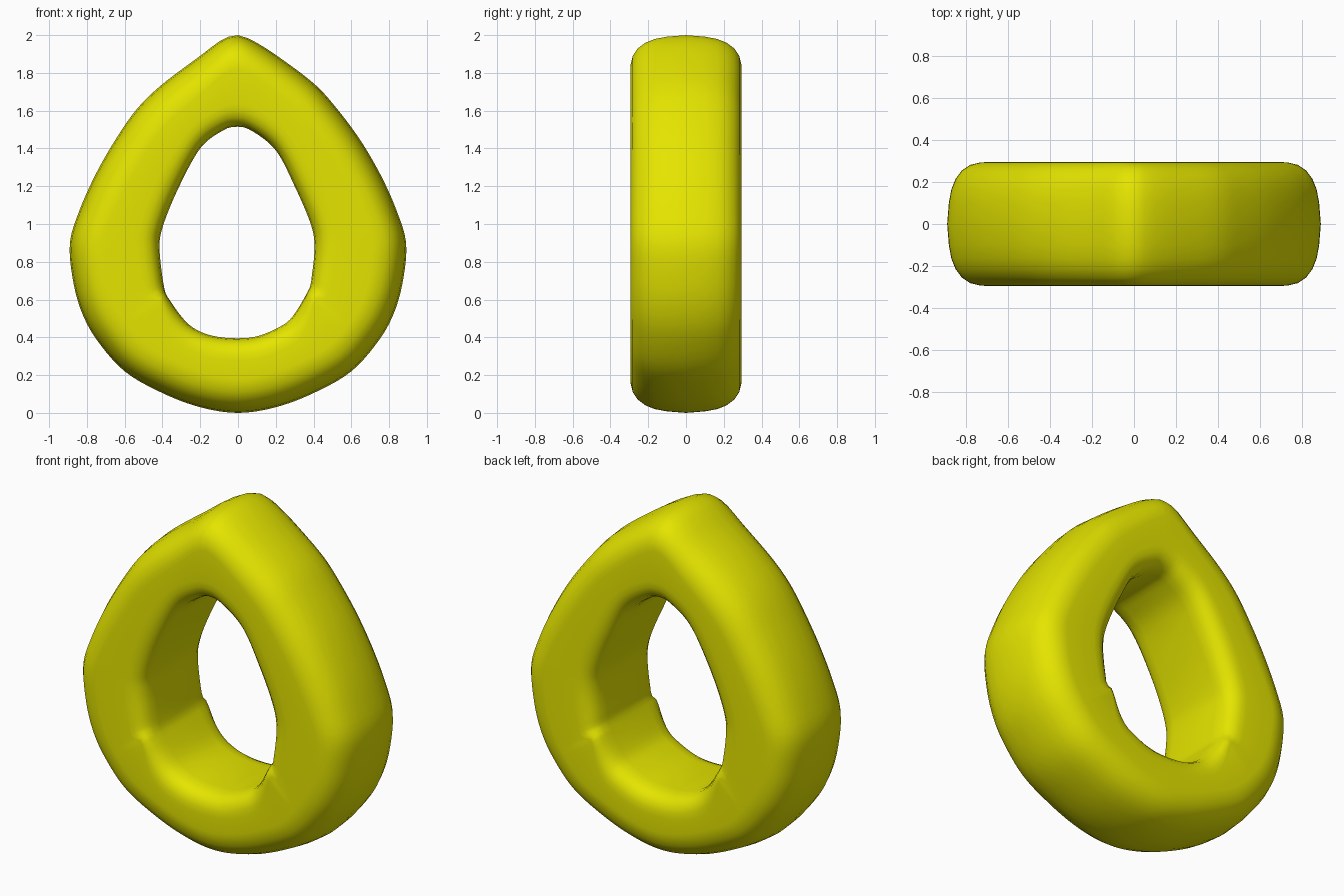
import bpy, bmesh, math
from mathutils import Vector

if "Cube" in bpy.data.objects:
    bpy.data.objects.remove(bpy.data.objects["Cube"])

# Teardrop profiles (x, z), clockwise from the tip
OUTER = [(-0.01, 2.0), (0.07, 1.975), (0.2, 1.895), (0.4, 1.745), (0.52, 1.615), (0.65, 1.44),
         (0.76, 1.25), (0.84, 1.07), (0.89, 0.9), (0.875, 0.71), (0.83, 0.54), (0.75, 0.39),
         (0.6, 0.22), (0.4, 0.105), (0.2, 0.03), (0, 0.0), (-0.2, 0.03), (-0.4, 0.105),
         (-0.6, 0.22), (-0.75, 0.39), (-0.83, 0.54), (-0.875, 0.71), (-0.89, 0.9),
         (-0.84, 1.07), (-0.75, 1.27), (-0.64, 1.46), (-0.53, 1.615), (-0.4, 1.74),
         (-0.2, 1.89), (-0.09, 1.972)]
INNER = [(-0.01, 1.515), (0.07, 1.495), (0.2, 1.39), (0.3, 1.2), (0.385, 1.0), (0.405, 0.88),
         (0.39, 0.72), (0.373, 0.65), (0.285, 0.505), (0.21, 0.45), (0.1, 0.405), (-0.01, 0.395),
         (-0.12, 0.405), (-0.21, 0.435), (-0.28, 0.487), (-0.36, 0.595), (-0.39, 0.66),
         (-0.415, 0.86), (-0.4, 0.98), (-0.32, 1.18), (-0.2, 1.40), (-0.08, 1.495)]
CENTRE = Vector((0, 0.95))
N = 128


def radius_function(points):
    """Smooth closed curve, returned as radius by angle from the tip."""
    p = [Vector(q) for q in points]
    samples = []
    for i in range(len(p)):
        a, b, c, d = (p[(i + k) % len(p)] for k in (-1, 0, 1, 2))
        for s in range(8):
            t = s / 8
            v = 0.5 * (2*b + (c - a)*t + (2*a - 5*b + 4*c - d)*t*t + (3*b - a - 3*c + d)*t**3)
            v = v - CENTRE
            samples.append((math.atan2(v.x, v.y) % math.tau, v.length))
    samples.sort()
    f, l = samples[0], samples[-1]
    samples = [(l[0] - math.tau, l[1])] + samples + [(f[0] + math.tau, f[1])]

    def radius(ang):
        for (a0, r0), (a1, r1) in zip(samples, samples[1:]):
            if a0 <= ang <= a1:
                return r0 + (r1 - r0) * (ang - a0) / max(a1 - a0, 1e-9)
    return radius


def edge_scale(ang):
    """Inner rounding tightens where the sides step onto the bottom block."""
    past = min(ang, math.tau - ang) - 2.27
    width = 0.05 if past < 0 else 0.2
    return 1 - 0.55 * math.exp(-(past / width) ** 2)


# Cross-section halves: (inset from the profile, y); extra loops keep the faces flat
OUT_EDGE = [(0, 0), (0.008, 0.1), (0.02, 0.165), (0.04, 0.215), (0.07, 0.255), (0.11, 0.282),
            (0.155, 0.293), (0.18, 0.295)]
IN_EDGE = [(0.12, 0.295), (0.085, 0.292), (0.05, 0.28), (0.023, 0.255), (0.007, 0.22),
           (0, 0.17), (0, 0)]
half = [(0, d, y) for d, y in OUT_EDGE] + [(1, d, y) for d, y in IN_EDGE]
section = half + [(k, d, -y) for k, d, y in half[-2:0:-1]]

r_out, r_in = radius_function(OUTER), radius_function(INNER)
bm = bmesh.new()
rings = []
for i in range(N):
    ang = math.tau * i / N
    ro, ri = r_out(ang), r_in(ang)
    ring = []
    for k, d, y in section:
        r = ri + d * edge_scale(ang) if k else ro - d
        ring.append(bm.verts.new((r * math.sin(ang), y, CENTRE.y + r * math.cos(ang))))
    rings.append(ring)
M = len(section)
for i in range(N):
    a, b = rings[i], rings[(i + 1) % N]
    for j in range(M):
        bm.faces.new((a[j], a[(j + 1) % M], b[(j + 1) % M], b[j]))
bmesh.ops.recalc_face_normals(bm, faces=bm.faces)
for f in bm.faces:
    f.smooth = True

mesh = bpy.data.meshes.new("teardrop_ring")
bm.to_mesh(mesh)
bm.free()
ring_obj = bpy.data.objects.new("teardrop_ring", mesh)
bpy.context.collection.objects.link(ring_obj)

# Yellow surface
mat = bpy.data.materials.new("yellow")
mat.diffuse_color = (0.78, 0.78, 0.0, 1)
mat.use_nodes = True
mat.node_tree.nodes["Principled BSDF"].inputs["Base Color"].default_value = mat.diffuse_color
mesh.materials.append(mat)
